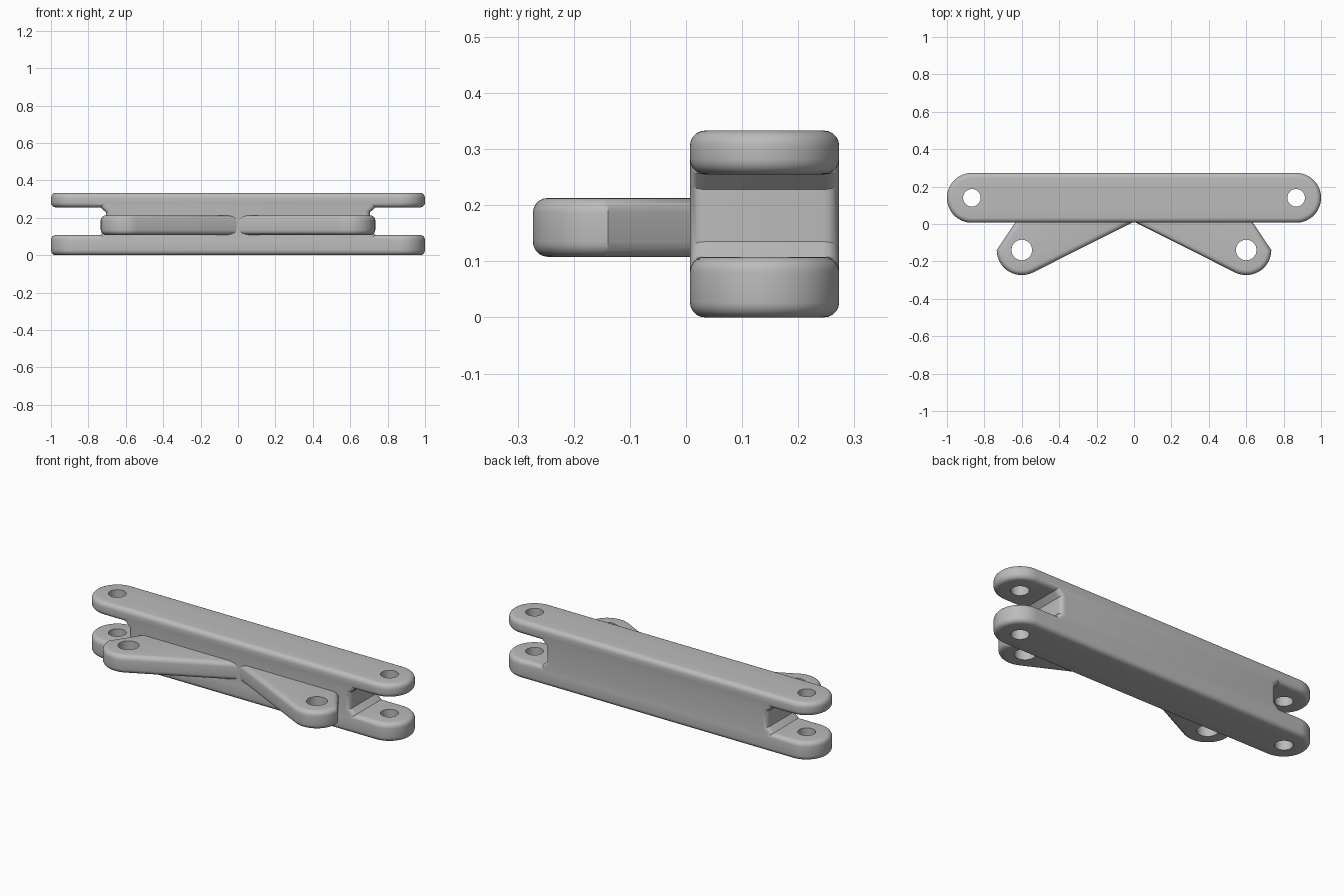
import bpy, bmesh, math
from mathutils import Matrix, Vector

cube = bpy.data.objects.get("Cube")
if cube:
    bpy.data.objects.remove(cube, do_unlink=True)

ROUND = 0.027
BAR_Y, BAR_R = 0.14, 0.133
PIN_X = 0.867
EAR_C, EAR_R = Vector((0.6, -0.139)), 0.134

grey = bpy.data.materials.new("plain grey")
grey.use_nodes = True
grey.diffuse_color = (0.5, 0.5, 0.5, 1)
grey.node_tree.nodes["Principled BSDF"].inputs["Base Color"].default_value = (0.5, 0.5, 0.5, 1)


def arc(cx, cy, r, start, end, steps=32):
    return [(cx + r * math.cos(start + (end - start) * i / steps),
             cy + r * math.sin(start + (end - start) * i / steps)) for i in range(steps + 1)]


def slab(name, outline, low, high, matrix=Matrix()):
    """Extrude an outline and round both of its rims."""
    bm = bmesh.new()
    face = bm.faces.new([bm.verts.new((x, y, low)) for x, y in outline])
    result = bmesh.ops.extrude_face_region(bm, geom=[face], use_keep_orig=True)
    top = [v for v in result["geom"] if isinstance(v, bmesh.types.BMVert)]
    bmesh.ops.translate(bm, verts=top, vec=(0, 0, high - low))
    bmesh.ops.recalc_face_normals(bm, faces=bm.faces)
    rims = [e for e in bm.edges if abs(e.verts[0].co.z - e.verts[1].co.z) < 1e-5]
    bmesh.ops.bevel(bm, geom=rims, offset=ROUND, segments=5, profile=0.5,
                    affect='EDGES', clamp_overlap=False)
    bm.transform(matrix)
    bmesh.ops.recalc_face_normals(bm, faces=bm.faces)
    mesh = bpy.data.meshes.new(name)
    bm.to_mesh(mesh)
    bm.free()
    obj = bpy.data.objects.new(name, mesh)
    bpy.context.collection.objects.link(obj)
    mesh.materials.append(grey)
    return obj


def combine(obj, other, operation):
    """Apply a boolean and discard the helper."""
    mod = obj.modifiers.new("combine", 'BOOLEAN')
    mod.operation, mod.solver, mod.object = operation, 'EXACT', other
    bpy.context.view_layer.objects.active = obj
    bpy.ops.object.modifier_apply(modifier=mod.name)
    bpy.data.objects.remove(other, do_unlink=True)


def drill(obj, x, y, radius):
    bpy.ops.mesh.primitive_cylinder_add(vertices=48, radius=radius, depth=2, location=(x, y, 0))
    cutter = bpy.context.object
    cutter.hide_render = True
    cutter.data.materials.append(grey)
    combine(obj, cutter, 'DIFFERENCE')


def smooth(obj):
    bpy.ops.object.select_all(action='DESELECT')
    obj.select_set(True)
    bpy.context.view_layer.objects.active = obj
    bpy.ops.object.shade_smooth_by_angle(angle=math.radians(30))


# Forked bar: two round-ended plates joined by a solid core
half = math.pi / 2
stadium = arc(PIN_X, BAR_Y, BAR_R, -half, half) + arc(-PIN_X, BAR_Y, BAR_R, half, 3 * half)
bar = slab("forked_bar", stadium, 0, 0.108)
upper = slab("upper_plate", stadium, 0.255, 0.333)
side = [(0.735, 0.03), (0.735, 0.108), (0.705, 0.135),
        (0.705, 0.228), (0.735, 0.255), (0.735, 0.315)]
profile = side + [(-x, z) for x, z in reversed(side)]
inset = BAR_R - 0.0005
turn = Matrix.Translation((0, BAR_Y, 0)) @ Matrix.Rotation(half, 4, 'X')
core = slab("core", profile, -inset, inset, turn)
combine(bar, core, 'UNION')
combine(bar, upper, 'UNION')
for s in (-1, 1):
    drill(bar, s * PIN_X, BAR_Y, 0.047)
smooth(bar)

# Tapered side ears, tangent from the centre point to the round end
tip = Vector((0, 0.012))
reach = EAR_C - tip
tangent = math.atan2(reach.y, reach.x) - math.asin(EAR_R / reach.length)
ear_outline = ([(0, 0.07), tuple(tip)]
               + arc(EAR_C.x, EAR_C.y, EAR_R, tangent - half, 0)
               + [(0.593, 0.07)])
for s, name in ((1, "left_ear"), (-1, "right_ear")):
    ear = slab(name, [(s * x, y) for x, y in ear_outline], 0.108, 0.213)
    drill(ear, s * EAR_C.x, EAR_C.y, 0.055)
    smooth(ear)
